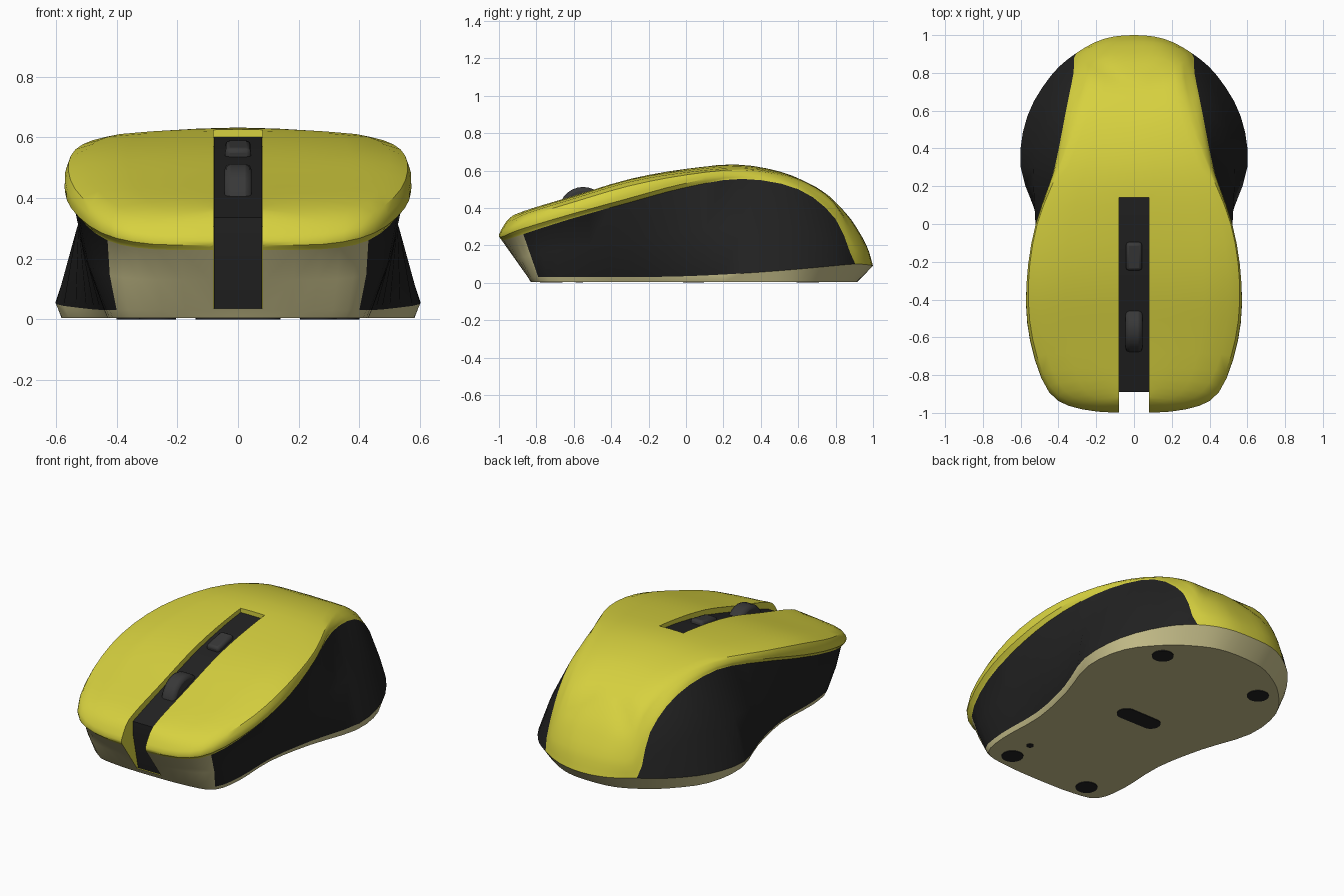
import bpy, bmesh, math
from mathutils import Vector

if "Cube" in bpy.data.objects:
    bpy.data.objects.remove(bpy.data.objects["Cube"])


def material(name, rgb):
    m = bpy.data.materials.new(name)
    m.diffuse_color = (*rgb, 1)
    m.use_nodes = True
    m.node_tree.nodes["Principled BSDF"].inputs["Base Color"].default_value = m.diffuse_color
    return m


YELLOW = material("yellow", (0.68, 0.64, 0.05))
BEIGE = material("beige", (0.60, 0.55, 0.27))
BLACK = material("black", (0.016, 0.016, 0.016))
GREY = material("dark grey", (0.04, 0.04, 0.04))
N = 3  # samples per control span


def finish(name, bm, mats):
    bmesh.ops.recalc_face_normals(bm, faces=bm.faces)
    me = bpy.data.meshes.new(name)
    bm.to_mesh(me)
    bm.free()
    ob = bpy.data.objects.new(name, me)
    bpy.context.collection.objects.link(ob)
    for m in mats:
        me.materials.append(m)
    return ob


def smooth(ob, angle=35):
    bpy.ops.object.select_all(action='DESELECT')
    ob.select_set(True)
    bpy.context.view_layer.objects.active = ob
    bpy.ops.object.shade_smooth_by_angle(angle=math.radians(angle))


def spline(pts, before, after):
    """Catmull-Rom samples through pts, with given phantom end points."""
    p = [before, *pts, after]
    out = []
    for i in range(1, len(p) - 2):
        a, b, c, d = p[i - 1:i + 3]
        for k in range(N):
            t = k / N
            out.append(0.5 * (2 * b + (c - a) * t + (2 * a - 5 * b + 4 * c - d) * t * t
                              + (3 * b - a - 3 * c + d) * t ** 3))
    return out + [pts[-1].copy()]


def flip(v):
    return Vector((-v.x, v.y, v.z))


def ring(pts):
    p = [Vector(v) for v in pts]
    return spline(p, flip(p[1]), flip(p[-2]))


# half outlines, front centre to back centre; same columns in each
base = ring([(x, y, 0.004) for x, y in [
    (0, -.83), (.25, -.82), (.39, -.775), (.43, -.6), (.425, -.3), (.485, 0),
    (.58, .3), (.545, .56), (.41, .74), (.28, .84), (.15, .90), (0, .915)]])
lip = ring([(0, -.845, .03), (.25, -.84, .03), (.40, -.79, .03), (.44, -.6, .03),
            (.44, -.3, .03), (.50, 0, .035), (.60, .3, .05), (.565, .57, .07),
            (.44, .785, .09), (.305, .905, .1), (.16, .98, .095), (0, 1, .09)])
seam = ring([(0, -.99, .23), (.27, -.96, .23), (.43, -.87, .26), (.525, -.62, .34),
             (.545, -.3, .43), (.505, 0, .51), (.42, .3, .555), (.36, .6, .50),
             (.32, .80, .34), (.305, .905, .1), (.16, .98, .095), (0, 1, .09)])
rim = ring([(0, -1, .26), (.28, -.98, .26), (.45, -.89, .30), (.55, -.62, .38),
            (.57, -.33, .46), (.52, 0, .545), (.41, .3, .585), (.33, .58, .535),
            (.28, .79, .395), (.27, .90, .21), (.145, .955, .2), (0, .965, .2)])
shoulder = ring([(0, -.96, .33), (.26, -.94, .33), (.40, -.84, .375), (.48, -.6, .45),
                 (.50, -.3, .54), (.46, 0, .59), (.35, .3, .612), (.25, .56, .568),
                 (.22, .75, .47), (.2, .85, .35), (.12, .88, .335), (0, .885, .335)])
spine = ring([(0, y, z) for y, z in [
    (-.92, .365), (-.91, .37), (-.82, .40), (-.6, .465), (-.3, .555), (0, .61),
    (.27, .632), (.5, .595), (.66, .53), (.75, .475), (.79, .44), (.81, .42)]])
seam[9 * N:] = [v.copy() for v in lip[9 * N:]]  # grip ends where seam meets lip

# body shell
columns = []
for b, l, s, r, sh, sp in zip(base, lip, seam, rim, shoulder, spine):
    mid = (l + s) / 2
    mid.x *= 1 + .08 * (s.z - l.z)
    columns.append([b, l, mid] + spline([s, r, sh, sp], 2 * s - r, flip(sh)))

bm = bmesh.new()
for side in (1, -1):
    grid = [[bm.verts.new((v.x * side, v.y, v.z)) for v in col] for col in columns]
    for i in range(len(grid) - 1):
        for j in range(len(grid[0]) - 1):
            f = bm.faces.new((grid[i][j], grid[i + 1][j], grid[i + 1][j + 1], grid[i][j + 1]))
            if j == 0 or (j < 3 and i < 2 * N):
                f.material_index = 1      # beige lower case
            elif j < 3:
                f.material_index = 2      # black side grip
bmesh.ops.remove_doubles(bm, verts=bm.verts, dist=1e-4)
known = set(bm.faces)
bmesh.ops.holes_fill(bm, edges=[e for e in bm.edges if e.is_boundary], sides=0)
for f in bm.faces:
    if f not in known:
        f.material_index = 1              # underside
body = finish("body_shell", bm, [YELLOW, BEIGE, BLACK])


def prism(name, profile, half, mats):
    """Extrude a (y, z) profile across x."""
    bm = bmesh.new()
    f = bm.faces.new([bm.verts.new((-half, y, z)) for y, z in profile])
    new = bmesh.ops.extrude_face_region(bm, geom=[f])["geom"]
    bmesh.ops.translate(bm, vec=(2 * half, 0, 0),
                        verts=[g for g in new if isinstance(g, bmesh.types.BMVert)])
    return finish(name, bm, mats)


# centre slot and strip
path = [(.139, .60), (0, .583), (-.15, .556), (-.3, .523), (-.45, .478), (-.6, .43),
        (-.75, .382), (-.89, .335), (-.888, .25), (-.84, .035)]


def inset(d):
    return [(min(.14, y + d), max(.035, z - d)) for y, z in path]


cutter = prism("slot_cutter", inset(.03) + [(-1.1, .035), (-1.1, .8), (.14, .8)], .08, [YELLOW])
mod = body.modifiers.new("slot", 'BOOLEAN')
mod.object = cutter
mod.operation = 'DIFFERENCE'
mod.solver = 'EXACT'
bpy.context.view_layer.objects.active = body
body.select_set(True)
bpy.ops.object.modifier_apply(modifier="slot")
bpy.data.objects.remove(cutter)
smooth(body)
smooth(prism("centre_strip", path + inset(.05)[::-1], .079, [BLACK]), 25)


def part(name, bm, mat, loc, rot=(0, 0, 0), bevel=0):
    ob = finish(name, bm, [mat])
    ob.location, ob.rotation_euler = loc, rot
    if bevel:
        m = ob.modifiers.new("bevel", 'BEVEL')
        m.width, m.segments = bevel, 2
    smooth(ob)
    return ob


# scroll wheel and button
bm = bmesh.new()
bmesh.ops.create_cone(bm, cap_ends=True, segments=28, radius1=.13, radius2=.13, depth=.09)
part("scroll_wheel", bm, GREY, (0, -.55, .382), (0, math.pi / 2, 0), .02)
bm = bmesh.new()
bmesh.ops.create_cube(bm, size=1)
bmesh.ops.scale(bm, vec=(.085, .15, .05), verts=bm.verts)
part("top_button", bm, GREY, (0, -.17, .553), (math.radians(11), 0, 0), .015)


# underside plates: disc stretched into a pill along x
def plate(name, x, y, r, stretch=0):
    bm = bmesh.new()
    bmesh.ops.create_cone(bm, cap_ends=True, segments=24, radius1=r, radius2=r, depth=.008)
    for v in bm.verts:
        v.co.x += math.copysign(stretch, v.co.x)
    part(name, bm, BLACK, (x, y, .004))


for side, tag in ((1, "right"), (-1, "left")):
    plate("front_foot_" + tag, side * .265, -.72, .06)
    plate("back_foot_" + tag, side * .34, .65, .06)
plate("sensor_window", 0, .04, .055, .085)
plate("power_light", .265, -.57, .02)
